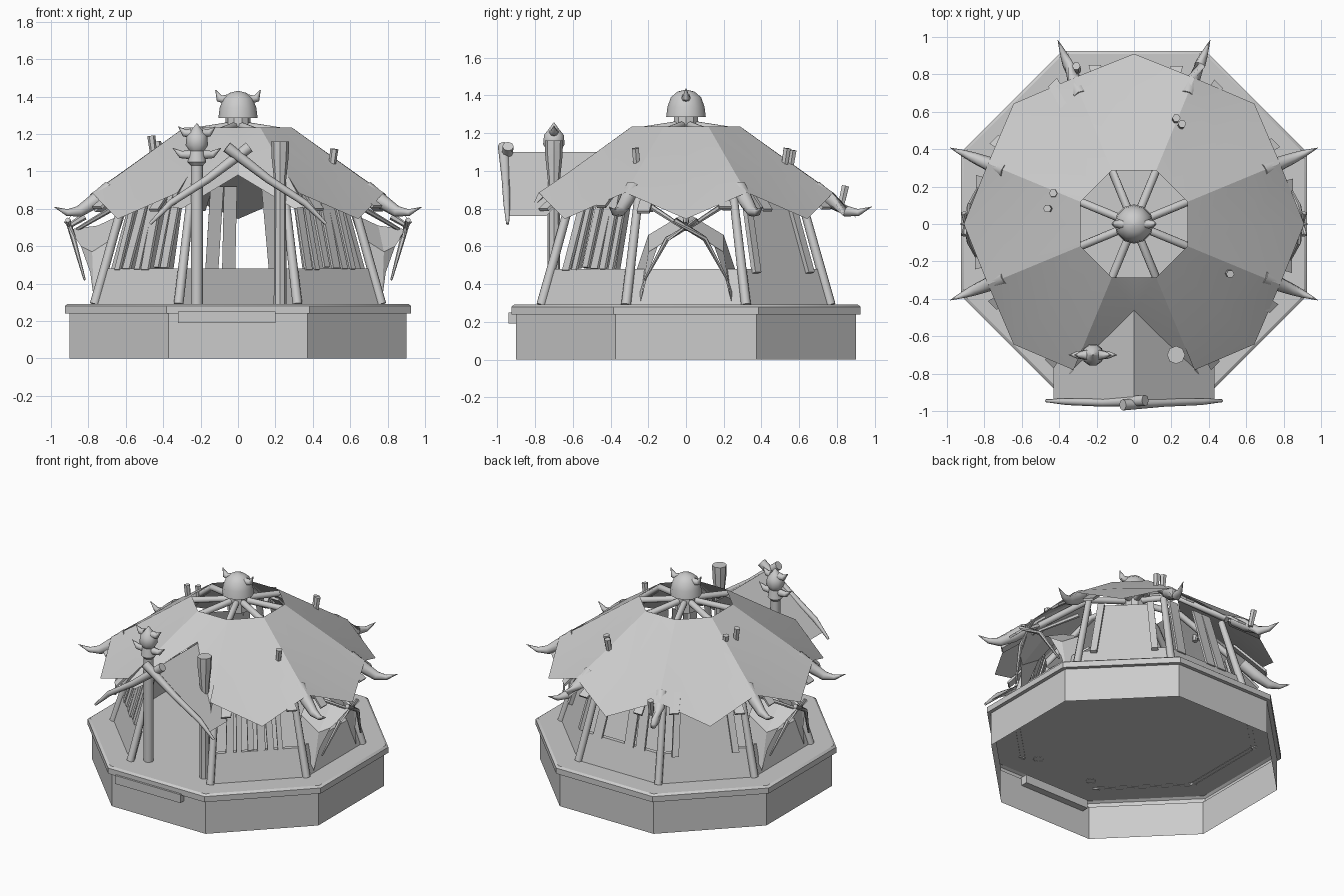
import bpy, math, random
from mathutils import Vector

random.seed(4)
if bpy.data.objects.get("Cube"):
    bpy.data.objects.remove(bpy.data.objects["Cube"])

mat = bpy.data.materials.new("plain_grey")
mat.use_nodes = True
GREY = (0.6, 0.6, 0.6, 1)
mat.diffuse_color = GREY
mat.node_tree.nodes["Principled BSDF"].inputs["Base Color"].default_value = GREY
STEP = math.pi / 4


def mesh(name, verts, faces, smooth=0):
    me = bpy.data.meshes.new(name)
    me.from_pydata([tuple(v) for v in verts], [], faces)
    me.materials.append(mat)
    ob = bpy.data.objects.new(name, me)
    bpy.context.collection.objects.link(ob)
    if smooth:
        bpy.ops.object.select_all(action='DESELECT')
        ob.select_set(True)
        bpy.context.view_layer.objects.active = ob
        bpy.ops.object.shade_smooth_by_angle(angle=math.radians(smooth))
    return ob


def polar(a, r, z):
    return Vector((r * math.cos(a), r * math.sin(a), z))


def on_wall(k, along, z, out=0):
    """Point on the leaning wall of side k."""
    a, d = k * STEP, 0.765 - (z - 0.3) * 0.29 + out
    return Vector((d * math.cos(a) - along * math.sin(a), d * math.sin(a) + along * math.cos(a), z))


def half(z):
    return (0.765 - (z - 0.3) * 0.29) * math.tan(STEP / 2)


def tube(name, path, radii, n=8):
    """Tapered tube along a path of points."""
    path = [Vector(p) for p in path]
    verts, faces = [], []
    for i, p in enumerate(path):
        t = (path[min(i + 1, len(path) - 1)] - path[max(i - 1, 0)]).normalized()
        u = t.cross(Vector((0, 1, 0)) if abs(t.y) < 0.8 else Vector((1, 0, 0))).normalized()
        w = t.cross(u)
        verts += [p + radii[i] * (math.cos(j * math.tau / n) * u + math.sin(j * math.tau / n) * w)
                  for j in range(n)]
    for i in range(len(path) - 1):
        for j in range(n):
            a, b = i * n + j, i * n + (j + 1) % n
            faces.append((a, b, b + n, a + n))
    faces += [tuple(range(n))[::-1], tuple(range(len(verts) - n, len(verts)))]
    return mesh(name, verts, faces, 50)


def lathe(name, profile, n, phase=0, x=0, y=0, cap=False, smooth=30):
    verts = [polar(phase + j * math.tau / n, r, z) + Vector((x, y, 0)) for r, z in profile for j in range(n)]
    faces = [(i * n + j, i * n + (j + 1) % n, (i + 1) * n + (j + 1) % n, (i + 1) * n + j)
             for i in range(len(profile) - 1) for j in range(n)]
    if cap:
        faces.append(tuple(range(len(verts) - n, len(verts))))
    return mesh(name, verts, faces, smooth)


def plank(name, p, q, side, normal, t=0.008):
    """Flat board from p to q, side is its half width vector."""
    n = normal * t
    v = [e + s * side + o * n for e in (p, q) for s, o in ((-1, -1), (1, -1), (1, 1), (-1, 1))]
    return mesh(name, v, [(3, 2, 1, 0), (4, 5, 6, 7)] +
                [(i, (i + 1) % 4, (i + 1) % 4 + 4, i + 4) for i in range(4)])


# Hollow octagonal base with overhanging rim and floor
lathe("base", [(0.974, 0), (0.974, 0.24), (1.002, 0.24), (1.002, 0.28), (0.985, 0.292)],
      8, STEP / 2, cap=True)
mesh("front_step", [(x, y, z) for x in (-0.32, 0.2) for y in (-0.94, -0.85) for z in (0.19, 0.25)],
     [(0, 1, 3, 2), (4, 6, 7, 5), (0, 4, 5, 1), (2, 3, 7, 6), (1, 5, 7, 3), (0, 2, 6, 4)])

# Corner posts and rafters
for k in range(8):
    a = (k + 0.5) * STEP
    tube("corner_post", [polar(a, 0.83, 0.29), polar(a, 0.64, 0.92)], [0.026, 0.022])
    tube("rafter", [polar(a, 0.06, 1.24), polar(a, 0.31, 1.205), polar(a, 0.68, 0.93)], [0.022] * 3)

# Low walls and upper infill; side 6 is the open entrance
for k in (0, 1, 2, 3, 4, 5, 7):
    lo, hi = half(0.29), half(0.48)
    outer = [on_wall(k, -lo, 0.29), on_wall(k, lo, 0.29), on_wall(k, hi, 0.48), on_wall(k, -hi, 0.48)]
    inner = [on_wall(k, -lo, 0.29, -0.03), on_wall(k, lo, 0.29, -0.03),
             on_wall(k, hi, 0.48, -0.03), on_wall(k, -hi, 0.48, -0.03)]
    mesh("low_wall", outer + inner, [(0, 1, 2, 3), (7, 6, 5, 4), (3, 2, 6, 7)])
    tang = Vector((-math.sin(k * STEP), math.cos(k * STEP), 0))
    norm = polar(k * STEP, 1, 0.29).normalized()
    if k in (1, 3):
        # Boarded rear panels with a frame
        mesh("wall_panel", [on_wall(k, -0.2, 0.47), on_wall(k, 0.2, 0.47),
                            on_wall(k, 0.16, 0.88), on_wall(k, -0.16, 0.88)], [(0, 1, 2, 3)])
        for s in (-1, 1):
            plank("panel_frame", on_wall(k, s * 0.2, 0.46, 0.01), on_wall(k, s * 0.16, 0.88, 0.01),
                  tang * 0.022, norm, 0.015)
    elif k in (5, 7):
        for i in range(6):
            s = -0.19 + i * 0.07 + random.uniform(-0.01, 0.01)
            plank("wall_slat", on_wall(k, s, 0.47 + random.uniform(0, 0.02)),
                  on_wall(k, s * 0.85 + random.uniform(-0.02, 0.02), 0.9),
                  tang * random.uniform(0.016, 0.028), norm)
    elif k == 2:
        for s in (-0.2, 0.05, 0.14):
            plank("back_plank", on_wall(k, s, 0.47), on_wall(k, s * 0.8, 0.92), tang * 0.035, norm)

# Roof skin: eight panels with drooping tips, open at the crown and over the entrance
verts, faces = [], []
for j in range(16):
    a = j * STEP / 2
    seam = j % 2
    verts += [polar(a, 0.31 if seam else 0.287, 1.235), polar(a, 0.70 if seam else 0.65, 0.975),
              polar(a, 0.845 if seam else 0.91, 0.885 if seam else 0.745)]
for j in range(16):
    b, c = j * 3, (j + 1) % 16 * 3
    if j in (11, 12):
        continue
    faces += [(b, c, c + 1, b + 1), (b + 1, c + 1, c + 2, b + 2)]
# Panels beside the entrance end at the V-shaped cut
n = len(verts)
verts += [(0, -0.46, 1.11), (-0.36, -0.82, 0.8), (0.36, -0.82, 0.8)]
faces += [(33, 36, n), (33, n, n + 1, 34), (34, n + 1, 35),
          (36, 39, n), (39, 40, n + 2, n), (40, 41, n + 2)]
mesh("roof_skin", verts, faces, 20)

# Entrance canopy with an inner gable
for s in (-1, 1):
    mesh("canopy_side", [(0, -0.94, 1.1), (s * 0.43, -0.94, 0.76), (s * 0.43, -0.74, 0.76), (0, -0.44, 1.1)],
         [(0, 1, 2, 3) if s < 0 else (3, 2, 1, 0)])
    mesh("inner_gable", [(0, -0.5, 1.09), (0, -0.55, 0.98), (s * 0.3, -0.74, 0.8), (s * 0.36, -0.75, 0.81)],
         [(0, 1, 2, 3)])
    tube("crossed_pole", [(-s * 0.06, -0.955 - s * 0.012, 1.13), (s * 0.16, -0.955, 0.96),
                          (s * 0.36, -0.95, 0.83), (s * 0.47, -0.945, 0.72)],
         [0.03, 0.022, 0.018, 0.008])

# Curved horns on the roof seams, except at the entrance
for k in (0, 1, 2, 3, 4, 7):
    a = (k + 0.5) * STEP
    tube("roof_horn", [polar(a, 0.74, 0.91), polar(a, 0.83, 0.84), polar(a, 0.92, 0.785),
                       polar(a, 0.99, 0.78), polar(a, 1.065, 0.81)], [0.042, 0.04, 0.03, 0.018, 0.001])

# Crown hub with horned helmet
lathe("crown_hub", [(0.07, 1.17), (0.065, 1.3)], 10, cap=True)
lathe("helmet", [(0.07, 1.285), (0.105, 1.285), (0.098, 1.34), (0.08, 1.39), (0.045, 1.42), (0.005, 1.43)],
      12, cap=True, smooth=50)
for s in (-1, 1):
    tube("helmet_horn", [(s * 0.06, 0, 1.385), (s * 0.1, 0, 1.39), (s * 0.12, 0, 1.435)], [0.026, 0.02, 0.002])

# Entrance totem and plain pole
lathe("totem", [(0.032, 0.29), (0.032, 1.03), (0.05, 1.05), (0.04, 1.11), (0.06, 1.14),
                (0.055, 1.19), (0.03, 1.22), (0.003, 1.255)], 10, 0, -0.22, -0.7, True, 40)
for s in (-1, 1):
    for z, w in ((1.1, 0.13), (1.215, 0.1)):
        tube("totem_horn", [(-0.22 + s * 0.03, -0.7, z - 0.01), (-0.22 + s * w * 0.65, -0.7, z - 0.01),
                            (-0.22 + s * w, -0.7, z + 0.025)], [0.026, 0.02, 0.001])
lathe("entrance_pole", [(0.034, 0.29), (0.032, 0.95), (0.046, 1.08), (0.048, 1.16)], 8, 0, 0.225, -0.7, True, 40)

# Side bays: draped hoods over the side openings, with stick gables
for s in (-1, 1):
    for t in (-1, 1):
        hood = mesh("bay_drape", [(s * 0.6, 0, 0.78), (s * 0.75, 0, 0.71), (s * 0.9, 0, 0.69),
                                  (s * 0.64, t * 0.2, 0.66), (s * 0.78, t * 0.2, 0.57), (s * 0.84, t * 0.15, 0.6),
                                  (s * 0.69, t * 0.26, 0.48), (s * 0.77, t * 0.24, 0.31), (s * 0.79, t * 0.2, 0.46)],
                    [(0, 1, 4, 3), (1, 2, 5, 4), (3, 4, 7, 6), (4, 5, 8, 7)])
        tube("bay_stick", [(s * 0.91, -t * 0.06, 0.74), (s * 0.88, t * 0.1, 0.64), (s * 0.82, t * 0.22, 0.42)],
             [0.015, 0.014, 0.006], 6)
        tube("bay_brace", [(s * 0.64, t * 0.2, 0.82), (s * 0.86, 0, 0.69)], [0.016, 0.01], 6)
    tube("bay_hook", [(s * 0.82, 0, 0.76), (s * 0.9, 0, 0.71), (s * 0.93, 0, 0.73)], [0.02, 0.014, 0.002], 6)

# Loose pegs piercing the roof and ragged board ends under the eaves
for x, y, z in ((-0.45, 0.08, 1.13), (0.5, -0.26, 1.06), (0.25, 0.52, 1.06), (-0.3, 0.82, 0.86),
                (-0.42, 0.16, 1.1), (0.22, 0.55, 1.05)):
    tube("roof_peg", [(x, y, z - 0.05), (x * 1.03, y * 1.03, z + 0.06)], [0.018, 0.022], 6)
for k in (0, 1, 2, 3, 4, 5, 7):
    tang = Vector((-math.sin(k * STEP), math.cos(k * STEP), 0))
    for s in (-0.24, 0.22):
        a = k * STEP + s * 1.1
        plank("eave_board", polar(a, 0.66, 0.96), polar(a, 0.87, 0.8 + random.uniform(-0.02, 0.02)),
              tang * 0.033, polar(a, 0.6, 0.8))
